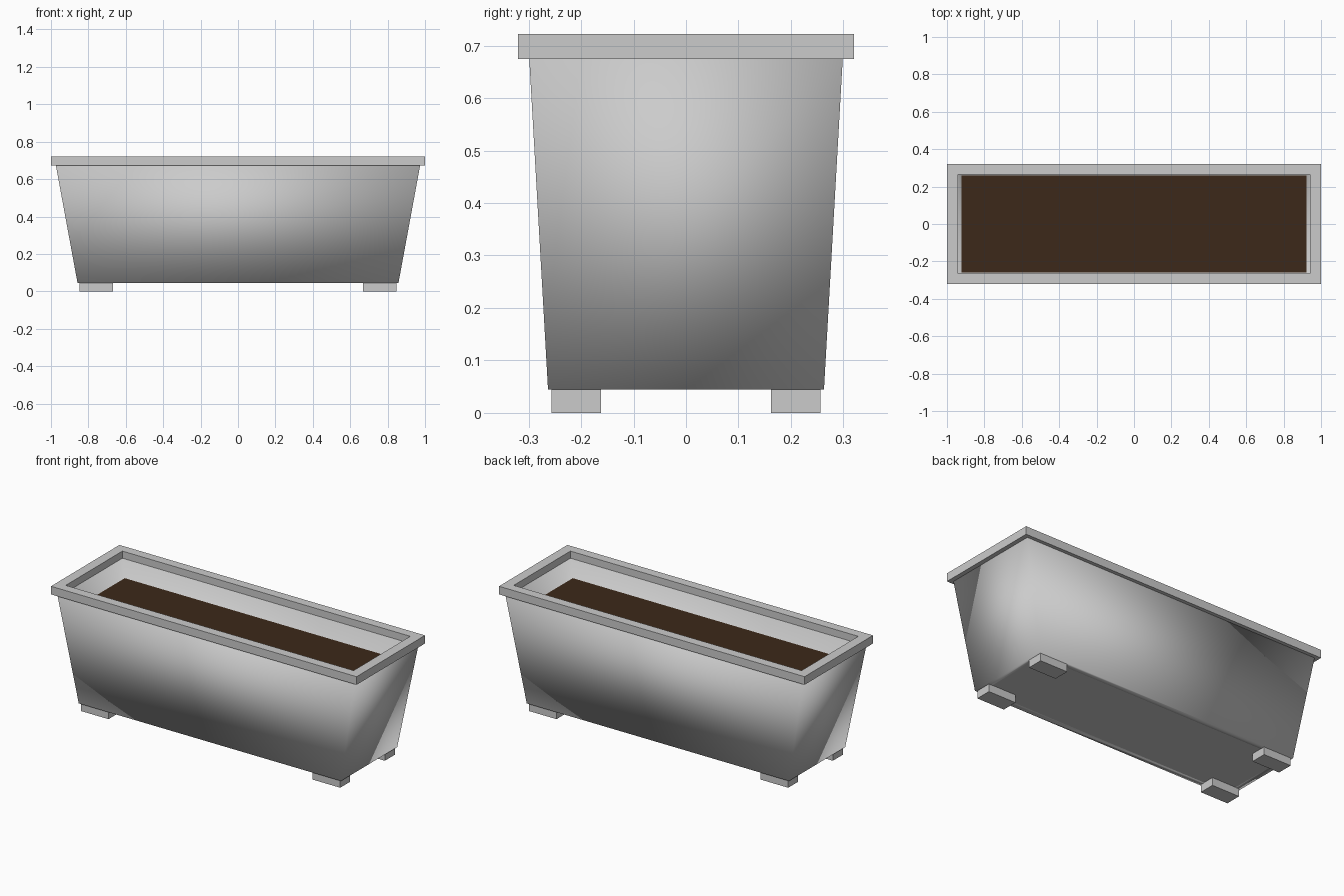
import bpy, bmesh

if "Cube" in bpy.data.objects:
    bpy.data.objects.remove(bpy.data.objects["Cube"])


def finish(name, bm, smooth=False):
    bmesh.ops.recalc_face_normals(bm, faces=bm.faces)
    mesh = bpy.data.meshes.new(name)
    bm.to_mesh(mesh)
    bm.free()
    for p in mesh.polygons:
        p.use_smooth = smooth
    obj = bpy.data.objects.new(name, mesh)
    bpy.context.collection.objects.link(obj)
    return obj


def box(name, x0, x1, y0, y1, z0, z1):
    bm = bmesh.new()
    bmesh.ops.create_cube(bm, size=1)
    for v in bm.verts:
        v.co = ((x0 + x1) / 2 + v.co.x * (x1 - x0),
                (y0 + y1) / 2 + v.co.y * (y1 - y0),
                (z0 + z1) / 2 + v.co.z * (z1 - z0))
    return finish(name, bm)


def rect_ring(name, profile, smooth=False):
    """Sweep a closed (half_x, half_y, z) profile around a rectangle."""
    bm = bmesh.new()
    loops = [[bm.verts.new((sx * hx, sy * hy, z))
              for sx, sy in ((-1, -1), (1, -1), (1, 1), (-1, 1))]
             for hx, hy, z in profile]
    for k, a in enumerate(loops):
        b = loops[(k + 1) % len(loops)]
        for i in range(4):
            j = (i + 1) % 4
            bm.faces.new((a[i], a[j], b[j], b[i]))
    return finish(name, bm, smooth)


# Tapered hollow walls, softly shaded round the corners
rect_ring("tub_walls", [(0.858, 0.263, 0.045), (0.975, 0.299, 0.68),
                        (0.942, 0.265, 0.68), (0.825, 0.229, 0.045)], True)

# Floor plate closing the tub
box("tub_floor", -0.83, 0.83, -0.234, 0.234, 0.046, 0.085)

# Square-edged rim
rect_ring("rim", [(1.0, 0.32, 0.674), (1.0, 0.32, 0.722),
                  (0.942, 0.265, 0.722), (0.942, 0.265, 0.674)])

# Soil surface
soil = box("soil", -0.925, 0.925, -0.258, 0.258, 0.54, 0.57)
mat = bpy.data.materials.new("soil_brown")
mat.diffuse_color = (0.045, 0.022, 0.01, 1)
mat.use_nodes = True
mat.node_tree.nodes["Principled BSDF"].inputs["Base Color"].default_value = mat.diffuse_color
soil.data.materials.append(mat)

# Four feet
for sx, side in ((-1, "left"), (1, "right")):
    for sy, end in ((-1, "front"), (1, "back")):
        xs = sorted((sx * 0.668, sx * 0.848))
        ys = sorted((sy * 0.162, sy * 0.256))
        box(f"{end}_{side}_foot", *xs, *ys, 0, 0.046)
